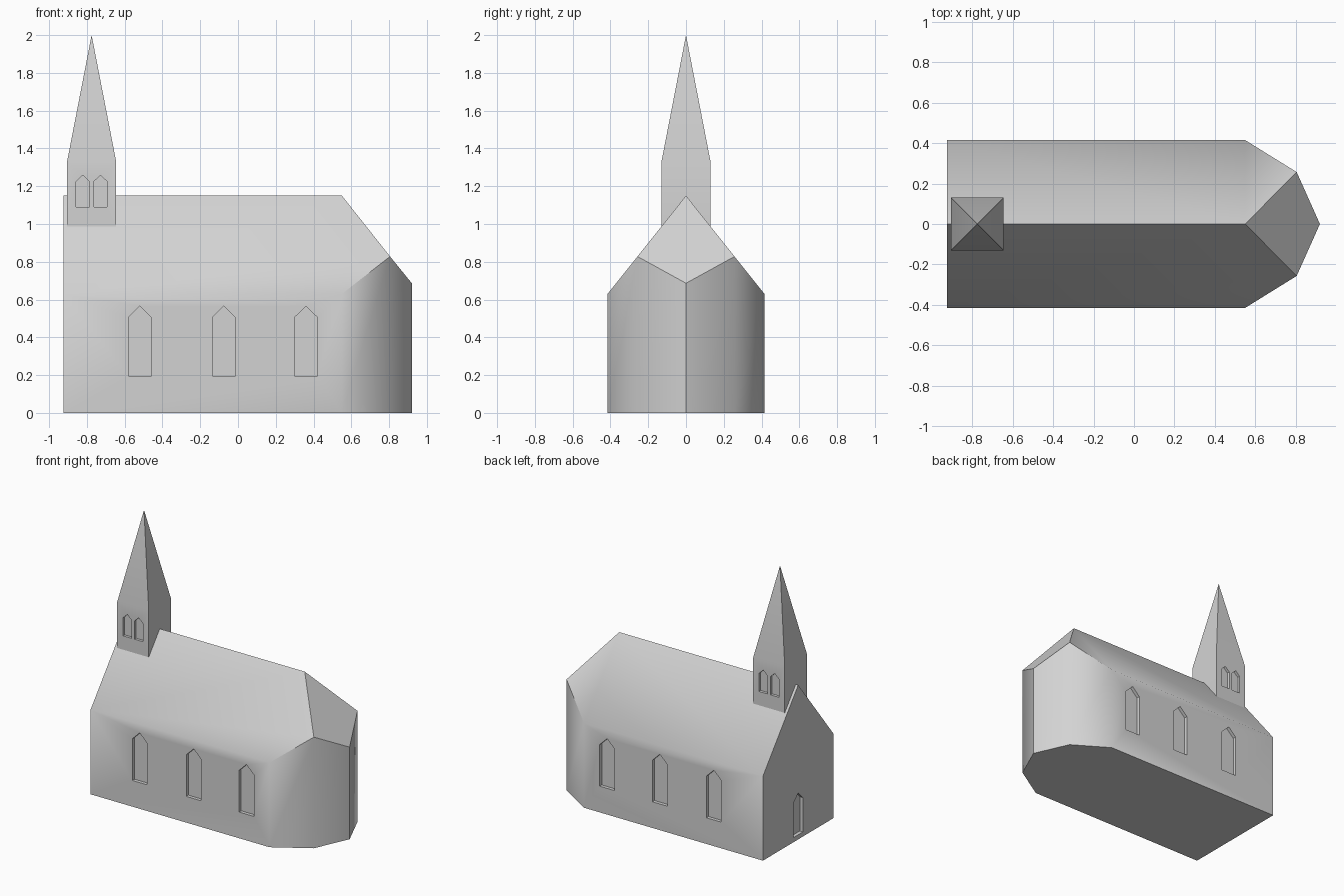
import bpy, bmesh, math

if "Cube" in bpy.data.objects:
    bpy.data.objects.remove(bpy.data.objects["Cube"])

stone = bpy.data.materials.new("grey_stone")
stone.diffuse_color = (0.65, 0.65, 0.65, 1)
stone.use_nodes = True
stone.node_tree.nodes["Principled BSDF"].inputs["Base Color"].default_value = stone.diffuse_color


def make_object(name, bm):
    bmesh.ops.recalc_face_normals(bm, faces=bm.faces)
    mesh = bpy.data.meshes.new(name)
    bm.to_mesh(mesh)
    bm.free()
    mesh.materials.append(stone)
    obj = bpy.data.objects.new(name, mesh)
    bpy.context.collection.objects.link(obj)
    return obj


def add_prism(bm, loop_a, loop_b):
    a = [bm.verts.new(p) for p in loop_a]
    b = [bm.verts.new(p) for p in loop_b]
    bm.faces.new(a)
    bm.faces.new(b)
    for i in range(len(a)):
        j = (i + 1) % len(a)
        bm.faces.new((a[i], a[j], b[j], b[i]))


def add_lancet(bm, centre, width, z_low, z_side, z_top, place):
    """Pointed-arch cutter; place(u, z, end) puts a profile point in 3D."""
    h = width / 2
    prof = [(centre - h, z_low), (centre + h, z_low), (centre + h, z_side),
            (centre, z_top), (centre - h, z_side)]
    add_prism(bm, [place(u, z, 0) for u, z in prof], [place(u, z, 1) for u, z in prof])


def cut_and_shade(obj, cutter_bm):
    cutter = make_object(obj.name + "_cutter", cutter_bm)
    cutter.hide_render = True
    mod = obj.modifiers.new("openings", 'BOOLEAN')
    mod.operation = 'DIFFERENCE'
    mod.solver = 'EXACT'
    mod.object = cutter
    bpy.ops.object.select_all(action='DESELECT')
    obj.select_set(True)
    bpy.context.view_layer.objects.active = obj
    bpy.ops.object.modifier_apply(modifier=mod.name)
    bpy.data.objects.remove(cutter)
    bpy.ops.object.shade_smooth_by_angle(angle=math.radians(40))


# Nave and apse: a pointed footprint under one roof pitch
X0, HALF, RIDGE_X, RIDGE_Z, PITCH = -0.925, 0.415, 0.55, 1.15, 1.253


def roof(x, y):
    return RIDGE_Z - PITCH * max(abs(y), x - RIDGE_X)


side = [(X0, -HALF), (RIDGE_X, -HALF), (0.805, -0.257)]
plan = side + [(0.92, 0)] + [(x, -y) for x, y in reversed(side)]
bm = bmesh.new()
low = [bm.verts.new((x, y, 0)) for x, y in plan]
top = [bm.verts.new((x, y, roof(x, y))) for x, y in plan]
ridge_w = bm.verts.new((X0, 0, RIDGE_Z))
ridge_e = bm.verts.new((RIDGE_X, 0, RIDGE_Z))
bm.faces.new(low)
for i in range(6):
    bm.faces.new((low[i], low[i + 1], top[i + 1], top[i]))
bm.faces.new((low[6], low[0], top[0], ridge_w, top[6]))
bm.faces.new((top[0], top[1], top[2], ridge_e, ridge_w))
bm.faces.new((top[6], top[5], top[4], ridge_e, ridge_w))
bm.faces.new((top[2], top[3], top[4], ridge_e))
nave = make_object("nave", bm)

# Recessed nave windows on both sides, and the west door
cut = bmesh.new()
for s in (-1, 1):
    for x in (-0.52, -0.075, 0.36):
        add_lancet(cut, x, 0.122, 0.195, 0.505, 0.565,
                   lambda u, z, e: (u, s * (HALF - 0.025 + 0.1 * e), z))
add_lancet(cut, 0, 0.11, 0.035, 0.29, 0.345,
           lambda u, z, e: (X0 + 0.025 - 0.1 * e, u, z))
cut_and_shade(nave, cut)

# Bell tower with its spire, seated on the ridge
TX, TW = -0.775, 0.13
corners = [(TX - TW, -TW), (TX + TW, -TW), (TX + TW, TW), (TX - TW, TW)]
bm = bmesh.new()
low = [bm.verts.new((x, y, 0.98)) for x, y in corners]
eave = [bm.verts.new((x, y, 1.33)) for x, y in corners]
tip = bm.verts.new((TX, 0, 2.0))
bm.faces.new(low)
for i in range(4):
    j = (i + 1) % 4
    bm.faces.new((low[i], low[j], eave[j], eave[i]))
    bm.faces.new((eave[i], eave[j], tip))
tower = make_object("bell_tower", bm)

# Paired belfry openings on both sides
cut = bmesh.new()
for s in (-1, 1):
    for x in (TX - 0.047, TX + 0.047):
        add_lancet(cut, x, 0.07, 1.09, 1.225, 1.258,
                   lambda u, z, e: (u, s * (TW - 0.02 + 0.1 * e), z))
cut_and_shade(tower, cut)
